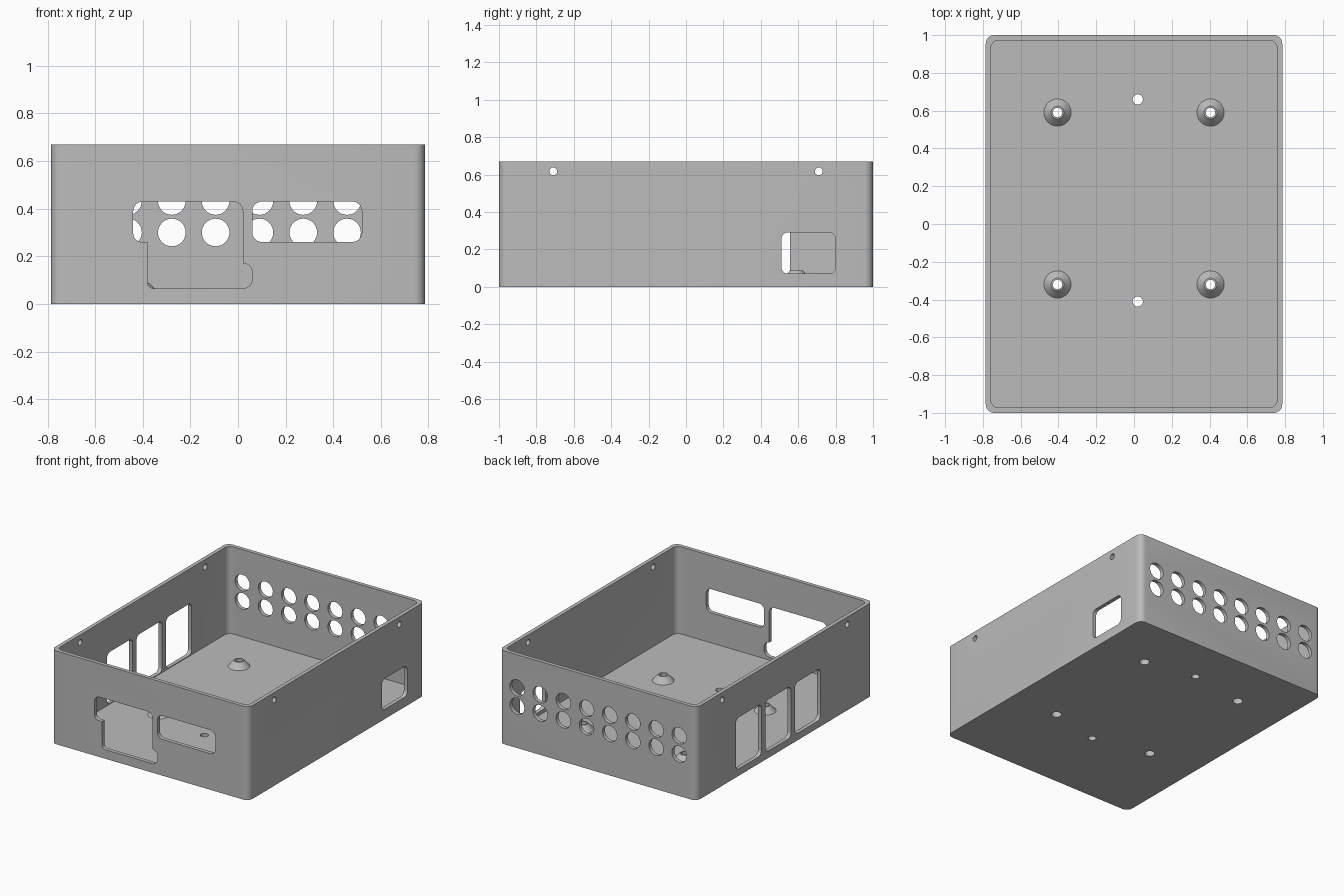
import bpy, bmesh, math
from mathutils import Matrix, Vector

if "Cube" in bpy.data.objects:
    bpy.data.objects.remove(bpy.data.objects["Cube"], do_unlink=True)

HALF_X, HALF_Y, HEIGHT = 0.785, 1.0, 0.67
WALL, FLOOR = 0.028, 0.045

grey = bpy.data.materials.new("plain_grey")
grey.use_nodes = True
colour = (0.5, 0.5, 0.5, 1)
grey.diffuse_color = colour
grey.node_tree.nodes["Principled BSDF"].inputs["Base Color"].default_value = colour

# Axes that lay a flat outline on the floor, a front/back wall or a side wall
ON_FLOOR = Matrix.Identity(3)
ON_FRONT = Matrix(((1, 0, 0), (0, 0, 1), (0, 1, 0)))
ON_SIDE = Matrix(((0, 0, 1), (1, 0, 0), (0, 1, 0)))


def rounded(corners, steps=6):
    """Outline from (u, v, radius) corners, each rounded by a tangent arc."""
    pts = []
    for i, (u, v, r) in enumerate(corners):
        p = Vector((u, v))
        if r == 0:
            pts.append(p)
            continue
        a = (Vector(corners[i - 1][:2]) - p).normalized()
        b = (Vector(corners[(i + 1) % len(corners)][:2]) - p).normalized()
        for k in range(steps + 1):
            t = k / steps * math.pi / 2
            pts.append(p + a * r * (1 - math.sin(t)) + b * r * (1 - math.cos(t)))
    return pts


def rect(u0, u1, v0, v1, r):
    return rounded([(u0, v0, r), (u1, v0, r), (u1, v1, r), (u0, v1, r)])


def circle(u, v, r, n=32):
    return [Vector((u + r * math.cos(math.tau * k / n),
                    v + r * math.sin(math.tau * k / n))) for k in range(n)]


def prism(bm, outline, axes, lo, hi):
    """Extrude an outline from depth lo to depth hi."""
    rings = [[bm.verts.new(axes @ Vector((p.x, p.y, d))) for p in outline]
             for d in (lo, hi)]
    n = len(outline)
    bm.faces.new(rings[0][::-1])
    bm.faces.new(rings[1])
    for i in range(n):
        j = (i + 1) % n
        bm.faces.new((rings[0][i], rings[0][j], rings[1][j], rings[1][i]))


def make(name, bm):
    bmesh.ops.recalc_face_normals(bm, faces=bm.faces)
    mesh = bpy.data.meshes.new(name)
    bm.to_mesh(mesh)
    bm.free()
    mesh.materials.append(grey)
    obj = bpy.data.objects.new(name, mesh)
    bpy.context.collection.objects.link(obj)
    return obj


def smooth(obj):
    bpy.ops.object.select_all(action="DESELECT")
    obj.select_set(True)
    bpy.context.view_layer.objects.active = obj
    bpy.ops.object.shade_smooth_by_angle(angle=math.radians(30))


def cut(obj, cutter):
    mod = obj.modifiers.new(cutter.name, "BOOLEAN")
    mod.operation, mod.solver, mod.object = "DIFFERENCE", "EXACT", cutter
    bpy.ops.object.select_all(action="DESELECT")
    obj.select_set(True)
    bpy.context.view_layer.objects.active = obj
    bpy.ops.object.modifier_apply(modifier=mod.name)
    bpy.data.objects.remove(cutter, do_unlink=True)


# Open tray
bm = bmesh.new()
prism(bm, rect(-HALF_X, HALF_X, -HALF_Y, HALF_Y, 0.045), ON_FLOOR, 0, HEIGHT)
tray = make("enclosure_tray", bm)
bm = bmesh.new()
ix, iy = HALF_X - WALL, HALF_Y - WALL
prism(bm, rect(-ix, ix, -iy, iy, 0.04), ON_FLOOR, FLOOR, HEIGHT + 0.1)
cut(tray, make("cavity_cutter", bm))

bm = bmesh.new()
front = (-HALF_Y - 0.05, -HALF_Y + 0.1)
back = (HALF_Y - 0.1, HALF_Y + 0.05)
left = (HALF_X - 0.1, HALF_X + 0.05)
right = (-HALF_X - 0.05, -HALF_X + 0.1)

# Front openings: stepped socket cutout and wide slot
prism(bm, rounded([(-0.38, 0.065, 0.025), (0.06, 0.065, 0.04), (0.06, 0.17, 0.038),
                   (0.02, 0.17, 0), (0.02, 0.43, 0.04), (-0.44, 0.43, 0.04),
                   (-0.44, 0.26, 0.035), (-0.38, 0.26, 0)]), ON_FRONT, *front)
prism(bm, rect(0.06, 0.52, 0.26, 0.43, 0.04), ON_FRONT, *front)

# Back vent holes
for col in range(8):
    for z in (0.30, 0.432):
        prism(bm, circle(-0.646 + 0.184 * col, z, 0.058), ON_FRONT, *back)

# Side windows
prism(bm, rect(0.51, 0.80, 0.07, 0.29, 0.035), ON_SIDE, *left)
for i in range(3):
    y = -0.405 + 0.335 * i
    prism(bm, rect(y, y + 0.29, 0.05, 0.42, 0.035), ON_SIDE, *right)

# Lid screw holes near the rim
for y in (-0.71, 0.71):
    for side in (left, right):
        prism(bm, circle(y, 0.617, 0.021, 20), ON_SIDE, *side)

# Floor holes
STANDOFFS = [(x, y) for x in (-0.405, 0.405) for y in (-0.32, 0.59)]
for x, y, r in [(0.02, 0.66, 0.027), (0.02, -0.41, 0.027)] + [(*s, 0.034) for s in STANDOFFS]:
    prism(bm, circle(x, y, r, 24), ON_FLOOR, -0.05, FLOOR + 0.05)
cut(tray, make("opening_cutter", bm))
smooth(tray)

# Conical standoffs, each bored through
profile = [(0.025, FLOOR - 0.005), (0.072, FLOOR - 0.005), (0.072, FLOOR),
           (0.034, FLOOR + 0.042), (0.025, FLOOR + 0.042)]
SEG = 32
for n, (x, y) in enumerate(STANDOFFS, 1):
    bm = bmesh.new()
    rings = [[bm.verts.new((p.x, p.y, z)) for p in circle(x, y, r, SEG)] for r, z in profile]
    for a, b in zip(rings, rings[1:] + rings[:1]):
        for i in range(SEG):
            j = (i + 1) % SEG
            bm.faces.new((a[i], a[j], b[j], b[i]))
    smooth(make(f"standoff_{n}", bm))
